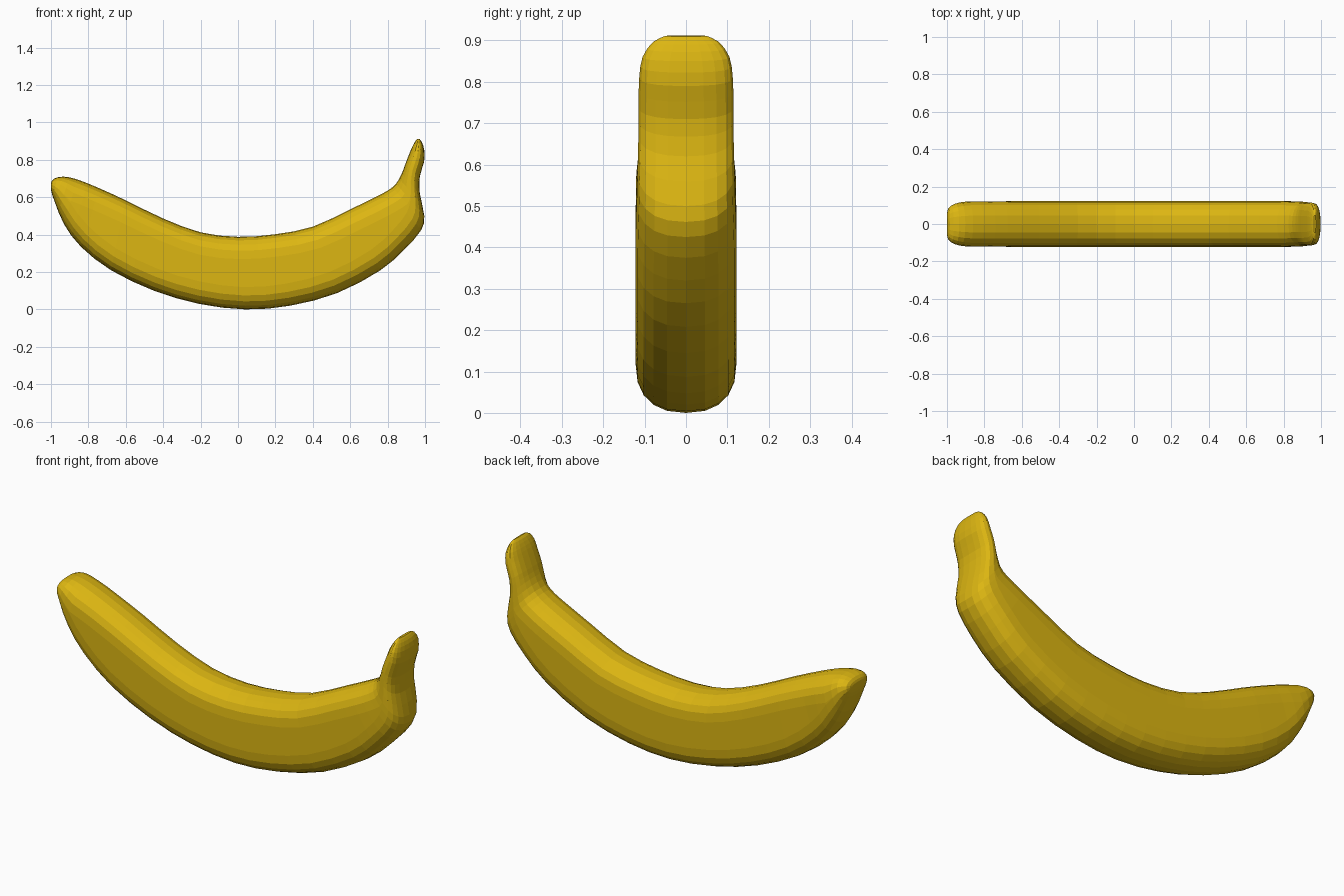
import bpy, bmesh, math

if "Cube" in bpy.data.objects:
    bpy.data.objects.remove(bpy.data.objects["Cube"])

# Stations along the fruit: inner edge (x, z), outer edge (x, z), half thickness
STATIONS = [
    (-1.0, .675, -1.0, .655, .05),
    (-.985, .698, -.998, .63, .085),
    (-.935, .71, -.98, .575, .108),
    (-.86, .695, -.93, .455, .12),
    (-.74, .647, -.84, .335, .12),
    (-.6, .583, -.68, .21, .122),
    (-.4, .486, -.45, .10, .122),
    (-.2, .412, -.21, .03, .122),
    (0, .388, .04, .0, .122),
    (.2, .402, .28, .02, .122),
    (.4, .442, .53, .087, .122),
    (.6, .535, .76, .208, .122),
    (.72, .593, .89, .32, .122),
    (.80, .635, .98, .425, .119),
    (.845, .672, .996, .50, .117),
    (.875, .725, .972, .62, .115),
    (.892, .77, .972, .71, .115),
    (.915, .83, .995, .79, .113),
    (.932, .87, .996, .85, .105),
    (.95, .902, .985, .89, .08),
    (.962, .912, .972, .91, .05),
]
STEPS, SEG, EXP, ROUND = 2, 10, 2.4, .12


def catmull(p0, p1, p2, p3, t):
    return [.5 * (2 * b + (c - a) * t + (2 * a - 5 * b + 4 * c - d) * t * t
                  + (3 * b - a - 3 * c + d) * t ** 3)
            for a, b, c, d in zip(p0, p1, p2, p3)]


def section(station):
    """Slab cross-section with rounded inner and outer edges."""
    tx, tz, bx, bz, h = station
    cx, cz = (tx + bx) / 2, (tz + bz) / 2
    half = math.hypot(tx - bx, tz - bz) / 2
    dx, dz = (tx - bx) / (2 * half), (tz - bz) / (2 * half)
    r = min(ROUND, half * .98)
    pts = []
    for sign in (1, -1):
        for i in range(SEG + 1):
            a = math.pi * i / SEG
            c, s = math.cos(a), abs(math.sin(a))
            y = sign * h * math.copysign(abs(c) ** (2 / EXP), c)
            v = sign * (half - r + r * s ** (2 / EXP))
            pts.append((cx + dx * v, y, cz + dz * v))
    return pts


# Smoothly interpolated rings
n = len(STATIONS)
rings = []
for i in range(n - 1):
    quad = [STATIONS[min(max(i + k, 0), n - 1)] for k in (-1, 0, 1, 2)]
    rings += [section(catmull(*quad, k / STEPS)) for k in range(STEPS)]
rings.append(section(STATIONS[-1]))

# Banana body and stem as one skin
bm = bmesh.new()
loops = [[bm.verts.new(p) for p in ring] for ring in rings]
for a, b in zip(loops, loops[1:]):
    for j in range(len(a)):
        k = (j + 1) % len(a)
        bm.faces.new((a[j], a[k], b[k], b[j]))
bm.faces.new(loops[0])
bm.faces.new(loops[-1])
bmesh.ops.remove_doubles(bm, verts=bm.verts, dist=.0008)
bmesh.ops.recalc_face_normals(bm, faces=bm.faces)
mesh = bpy.data.meshes.new("banana")
bm.to_mesh(mesh)
bm.free()

mat = bpy.data.materials.new("yellow_peel")
mat.diffuse_color = (.72, .47, .006, 1)
mat.use_nodes = True
mat.node_tree.nodes["Principled BSDF"].inputs["Base Color"].default_value = mat.diffuse_color
mesh.materials.append(mat)
banana = bpy.data.objects.new("banana", mesh)
bpy.context.collection.objects.link(banana)
